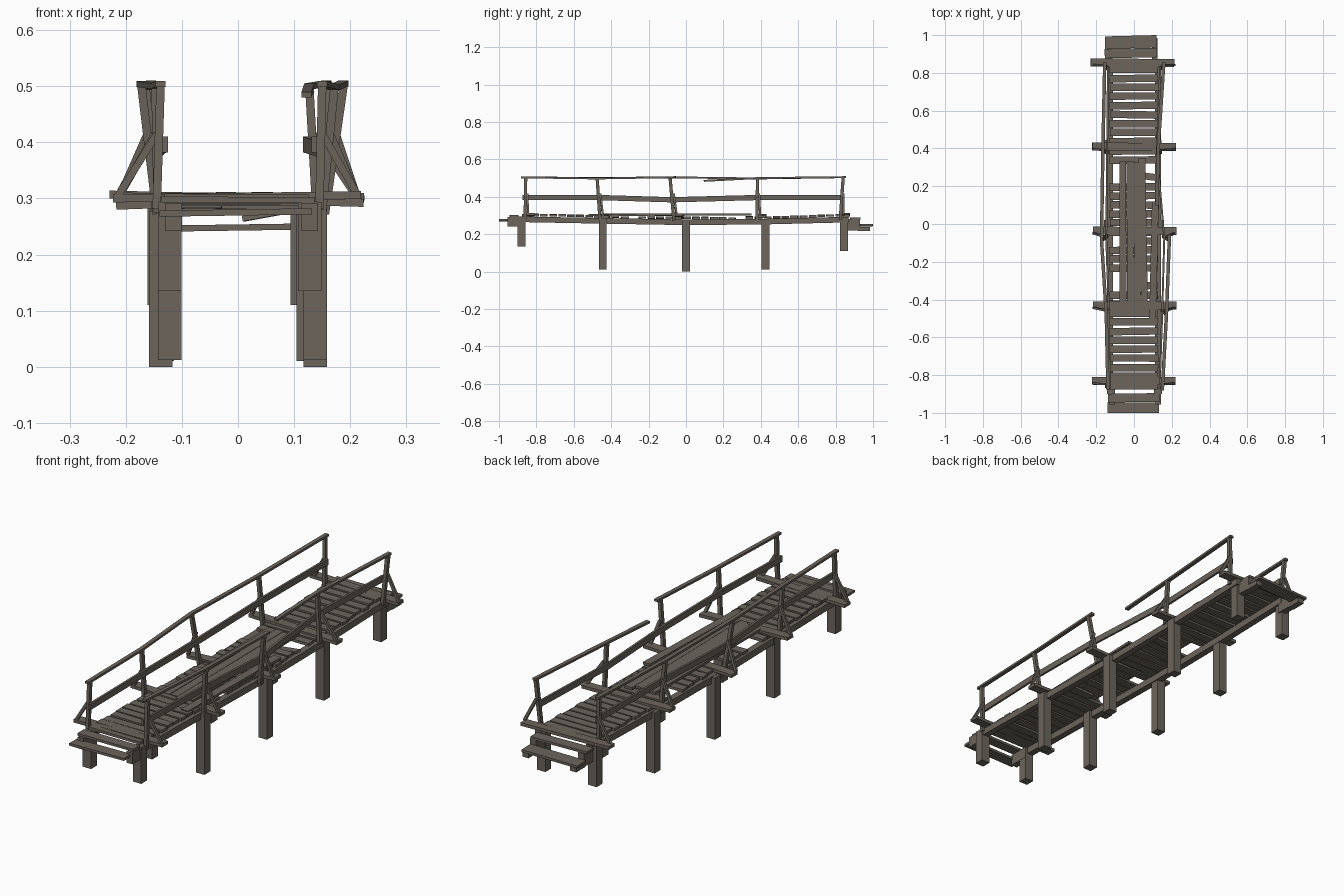
import bpy, bmesh, math, random
from mathutils import Vector

random.seed(4)
wood = bpy.data.materials.new("weathered grey wood")
wood.diffuse_color = (0.15, 0.13, 0.107, 1)


def build(name, beams):
    """One object made of square-cut timbers: (start, end, width, thickness, up)."""
    bm = bmesh.new()
    for p, q, w, t, up in beams:
        p, q = Vector(p), Vector(q)
        d = (q - p).normalized()
        side = d.cross(Vector(up)).normalized() * w / 2
        top = side.cross(d).normalized() * t / 2
        rings = [[bm.verts.new(c + side * a + top * b)
                  for a, b in ((-1, -1), (1, -1), (1, 1), (-1, 1))] for c in (p, q)]
        for i in range(4):
            j = (i + 1) % 4
            bm.faces.new((rings[0][i], rings[0][j], rings[1][j], rings[1][i]))
        bm.faces.new(rings[0][::-1])
        bm.faces.new(rings[1])
    bmesh.ops.recalc_face_normals(bm, faces=bm.faces)
    me = bpy.data.meshes.new(name)
    bm.to_mesh(me)
    bm.free()
    me.materials.append(wood)
    ob = bpy.data.objects.new(name, me)
    bpy.context.collection.objects.link(ob)


def rnd(a):
    return random.uniform(-a, a)


def deck(y):
    """Sagging deck top height."""
    return 0.293 + 0.017 * min(1, abs(y - 0.08) / 0.85) ** 1.5


UP, Y = (0, 0, 1), (0, 1, 0)

# support posts: y, bottom z, left x, right x
legs = [(-0.88, 0.135, -0.122, 0.128), (-0.445, 0.012, -0.122, 0.138),
        (0, 0.0, -0.138, 0.138), (0.425, 0.01, -0.135, 0.125),
        (0.845, 0.11, -0.14, 0.115)]
build("support_posts", [((x, y, z), (x, y, deck(y) - 0.016), 0.042, 0.042, Y)
                        for y, z, l, r in legs for x in (l, r)])

# long stringers following the sag
ends = [-0.9, -0.445, 0, 0.425, 0.87]
build("stringers", [((s * 0.127, a, deck(a) - 0.03), (s * 0.127, b, deck(b) - 0.03), 0.03, 0.03, UP)
                    for s in (-1, 1) for a, b in zip(ends, ends[1:])])

# deck planks, some missing
planks = []
for i in range(36):
    y = -0.855 + i * 0.0478
    if i in (11, 12, 16, 23, 24):
        continue
    z = deck(y) - 0.007
    m = rnd(0.005)
    planks.append(((-0.128 + m, y + rnd(0.003), z + rnd(0.002)),
                   (0.128 + m, y + rnd(0.003), z + rnd(0.002)), 0.039, 0.012, UP))
# half planks left in the gaps and one hanging board
planks += [((-0.03, -0.33, 0.287), (0.125, -0.325, 0.288), 0.038, 0.012, UP),
           ((-0.05, -0.09, 0.287), (0.125, -0.09, 0.288), 0.038, 0.012, UP),
           ((0.01, 0.26, 0.264), (0.125, 0.245, 0.285), 0.036, 0.01, UP)]
build("deck_planks", planks)

# repair boards laid lengthwise
build("repair_boards", [((x, a, z), (x2, b, z + 0.002), 0.036, 0.011, UP) for x, x2, a, b, z in (
    (-0.058, -0.06, -0.43, 0.33, 0.303), (-0.018, -0.022, -0.43, 0.33, 0.304),
    (0.018, 0.015, -0.445, 0.325, 0.303), (0.055, 0.042, -0.425, 0.35, 0.304),
    (0.098, 0.113, -0.52, 0.12, 0.303))])

# outrigger cross beams at each railing post
beam_y = [-0.83, -0.43, -0.035, 0.41, 0.855]
beam_z = [0.303, 0.298, 0.295, 0.297, 0.302]
tilt = [0.003, -0.006, 0.008, -0.004, -0.005]
shift = [-0.003, 0.002, 0.003, -0.001, -0.009]
build("cross_beams", [((-0.22 + s, y, z - t), (0.222 + s, y - 0.002, z + t), 0.042, 0.014, UP)
                      for y, z, t, s in zip(beam_y, beam_z, tilt, shift)])

# railing posts: (base x, top x) for each side
tops_y = [-0.857, -0.475, -0.085, 0.382, 0.84]
left = [(-0.145, -0.138), (-0.143, -0.147), (-0.145, -0.172), (-0.142, -0.165), (-0.145, -0.155)]
right = [(0.145, 0.15), (0.15, 0.172), (0.155, 0.188), (0.14, 0.127), (0.143, 0.158)]
posts, braces, mids = [], [], []
for s, row in ((-1, left), (1, right)):
    mid = []
    for (bx, tx), ty, y, z in zip(row, tops_y, beam_y, beam_z):
        by = y - 0.03
        posts.append(((bx, by, z - 0.022), (tx, ty, 0.5), 0.015, 0.017, Y))
        k = 0.52
        my = by + (ty - by) * k
        mx = bx + (tx - bx) * k
        braces.append(((s * 0.215, y - 0.014, z), (mx + s * 0.003, my + 0.01, 0.415), 0.013, 0.011, Y))
        mid.append(Vector((mx - s * 0.012, my, 0.396 - 0.012 * (abs(ty) < 0.2))))
    mid[0].y -= 0.015
    mids += [(a, b, 0.01, 0.028, UP) for a, b in zip(mid, mid[1:])]
build("railing_posts", posts)
build("railing_braces", braces)
build("middle_rails", mids)

# top rails; the right one has come loose beside the centre post
lt = [Vector((r[1], y, z)) for r, y, z in zip(left, tops_y, (0.504, 0.5, 0.504, 0.498, 0.505))]
rt = [Vector((r[1], y, z)) for r, y, z in zip(right, tops_y, (0.504, 0.498, 0.505, 0.5, 0.505))]
lt[0].y -= 0.02
rt[0].y -= 0.025
lt[-1].y += 0.015
rt[-1].y += 0.015
rails = [(a, b, 0.018, 0.01, UP) for a, b in zip(lt, lt[1:])]
rails += [(rt[0], rt[1], 0.018, 0.01, UP), (rt[1], rt[2] + Vector((0, 0.03, 0)), 0.018, 0.01, UP),
          ((0.122, 0.095, 0.485), rt[3], 0.018, 0.01, UP), (rt[3], rt[4], 0.018, 0.01, UP)]
build("top_rails", rails)

# end steps: bearers and treads
build("step_bearers", [((x, a, z), (x, b, z), 0.03, h, UP) for x, a, b, z, h in (
    (-0.115, -0.955, -0.86, 0.267, 0.05), (0.128, -0.955, -0.86, 0.267, 0.05),
    (-0.128, 0.85, 0.93, 0.25, 0.06), (0.11, 0.85, 0.93, 0.25, 0.06),
    (-0.128, 0.92, 0.985, 0.228, 0.022), (0.11, 0.92, 0.985, 0.228, 0.022))])
build("step_treads", [
    ((-0.14, -0.973, 0.273), (0.132, -0.973, 0.277), 0.054, 0.011, UP),
    ((-0.138, -0.922, 0.298), (0.137, -0.918, 0.297), 0.046, 0.011, UP),
    ((-0.155, 0.902, 0.285), (0.122, 0.908, 0.283), 0.05, 0.011, UP),
    ((-0.153, 0.96, 0.246), (0.12, 0.967, 0.25), 0.066, 0.011, UP)])
